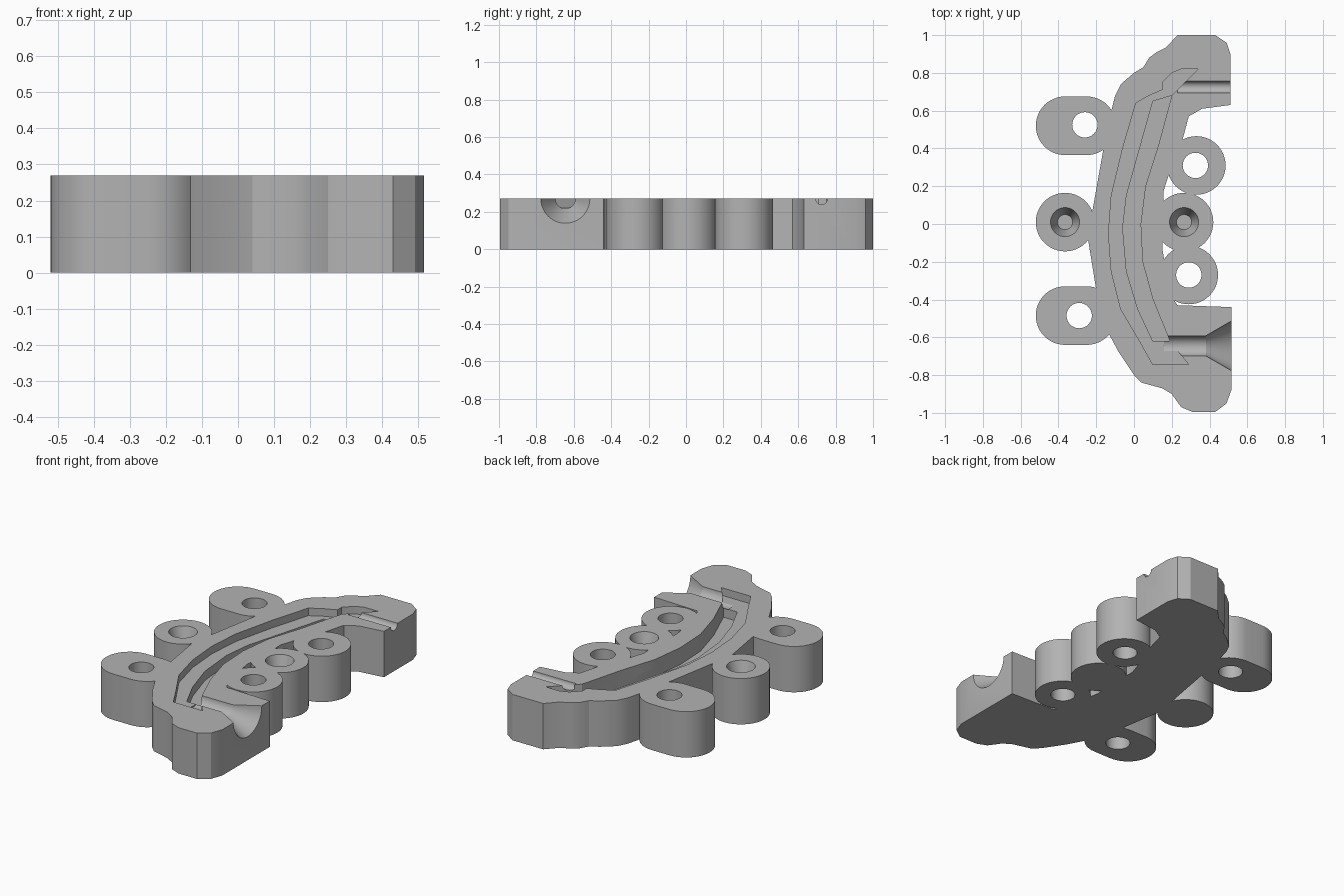
import bpy, bmesh, math
from mathutils import Matrix, Vector

if "Cube" in bpy.data.objects:
    bpy.data.objects.remove(bpy.data.objects["Cube"])

TOP = 0.27
R = 0.155

grey = bpy.data.materials.new("mould grey")
grey.use_nodes = True
colour = (0.45, 0.45, 0.45, 1)
grey.diffuse_color = colour
grey.node_tree.nodes["Principled BSDF"].inputs["Base Color"].default_value = colour


def to_object(name, bm):
    bmesh.ops.recalc_face_normals(bm, faces=bm.faces)
    mesh = bpy.data.meshes.new(name)
    bm.to_mesh(mesh)
    bm.free()
    mesh.materials.append(grey)
    obj = bpy.data.objects.new(name, mesh)
    bpy.context.collection.objects.link(obj)
    return obj


def prism(name, points, z0, z1):
    bm = bmesh.new()
    face = bm.faces.new([bm.verts.new((x, y, z0)) for x, y in points])
    up = bmesh.ops.extrude_face_region(bm, geom=[face])["geom"]
    bmesh.ops.translate(bm, vec=(0, 0, z1 - z0),
                        verts=[v for v in up if isinstance(v, bmesh.types.BMVert)])
    return to_object(name, bm)


def cone(name, start, end, r0, r1):
    a, b = Vector(start), Vector(end)
    turn = (b - a).to_track_quat('Z', 'Y').to_matrix().to_4x4()
    bm = bmesh.new()
    bmesh.ops.create_cone(bm, cap_ends=True, segments=48, radius1=r0, radius2=r1,
                          depth=(b - a).length,
                          matrix=Matrix.Translation((a + b) / 2) @ turn)
    return to_object(name, bm)


def stadium(x0, x1, y):
    pts = []
    for cx, start in ((x1, -90), (x0, 90)):
        for i in range(25):
            a = math.radians(start + i * 7.5)
            pts.append((cx + R * math.cos(a), y + R * math.sin(a)))
    return pts


def combine(target, tool, operation):
    mod = target.modifiers.new(operation, 'BOOLEAN')
    mod.object, mod.operation, mod.solver = tool, operation, 'EXACT'
    bpy.context.view_layer.objects.active = target
    bpy.ops.object.modifier_apply(modifier=mod.name)
    bpy.data.objects.remove(tool)


# Curved body with a squared block at each end
body = prism("mould_body", [
    (.515, -.44), (.515, -.88), (.49, -.95), (.43, -.995), (.31, -.995), (.25, -.97),
    (.2, -.9), (.15, -.87), (.04, -.84), (0, -.8), (-.08, -.68), (-.15, -.55),
    (-.2, -.35), (-.245, -.07), (-.165, .38), (-.12, .6), (-.1, .68), (-.07, .74),
    (0, .8), (.05, .83), (.08, .88), (.12, .91), (.17, .935), (.23, 1), (.43, 1),
    (.49, .96), (.51, .9), (.51, .63), (.36, .61), (.29, .57), (.25, .42),
    (.19, .28), (.155, .17), (.16, .05), (.15, -.13), (.17, -.25), (.19, -.37),
    (.23, -.43)], 0, TOP)

# Mounting lugs
for y in (.52, -.485):
    combine(body, prism("long_lug", stadium(-.365, -.25, y), 0, TOP), 'UNION')
for x, y in ((-.365, .01), (.265, .01), (.33, .31), (.29, -.27)):
    combine(body, cone("round_lug", (x, y, 0), (x, y, TOP), R, R), 'UNION')

# Through holes in the outer lugs
for x, y in ((-.26, .525), (-.29, -.485), (.325, .31), (.29, -.27)):
    combine(body, cone("hole", (x, y, -.1), (x, y, TOP + .1), .067, .067), 'DIFFERENCE')

# Blind tapered sockets in the middle lugs
for x in (-.365, .265):
    combine(body, cone("socket", (x, .01, TOP - .12), (x, .01, TOP + .01), .04, .08),
            'DIFFERENCE')

# Shallow ledge and deeper cavity following the curve
left = [(.01, .64), (-.06, .4), (-.12, .15), (-.135, -.05), (-.12, -.25),
        (-.07, -.45), (.03, -.62)]
middle = [(.1, .65), (.03, .4), (-.04, .15), (-.06, -.02), (-.04, -.25),
          (.02, -.45), (.1, -.62)]
right = [(.19, -.62), (.1, -.4), (.045, -.2), (.035, 0), (.06, .2), (.13, .42),
         (.2, .68)]
ledge = ([(.25, .82), (.2, .8), (.15, .75), (.15, .71), (.08, .68)] + left
         + [(.1, -.745), (.29, -.745)] + right + [(.24, .72), (.34, .82)])
combine(body, prism("ledge", ledge, TOP - .045, TOP + .05), 'DIFFERENCE')
combine(body, prism("cavity", middle + right, TOP - .1, TOP + .06), 'DIFFERENCE')

# Pouring funnel with its channel, and the vent channel
combine(body, cone("funnel", (.38, -.645, TOP), (.515, -.645, TOP), .053, .131), 'DIFFERENCE')
combine(body, cone("channel", (.16, -.645, TOP), (.4, -.645, TOP), .053, .053), 'DIFFERENCE')
combine(body, cone("vent", (.23, .725, TOP), (.6, .725, TOP), .031, .031), 'DIFFERENCE')

bpy.ops.object.select_all(action='DESELECT')
body.select_set(True)
bpy.context.view_layer.objects.active = body
bpy.ops.object.shade_smooth_by_angle(angle=math.radians(25))
